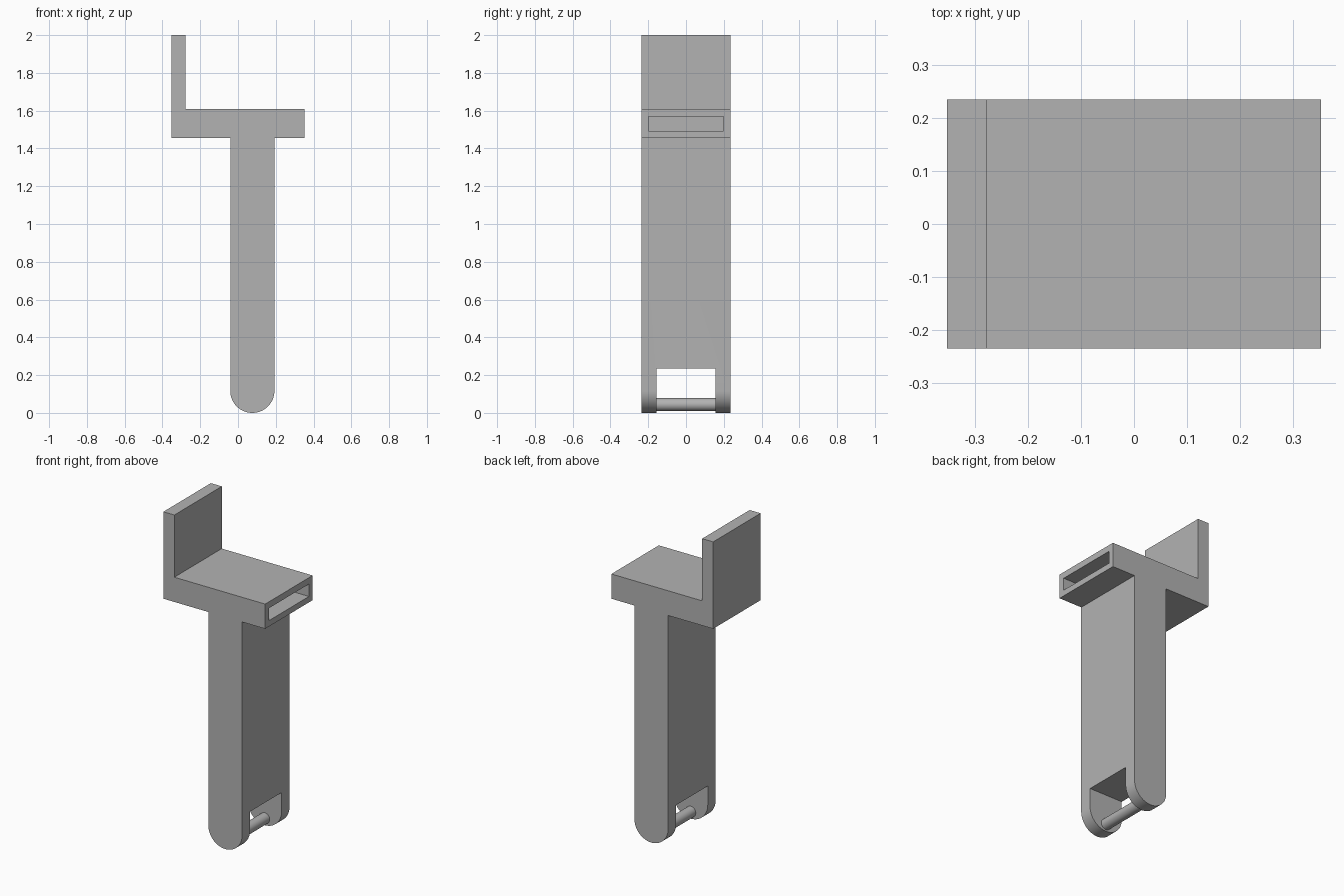
import bpy, bmesh, math

default = bpy.data.objects.get("Cube")
if default:
    bpy.data.objects.remove(default, do_unlink=True)

grey = bpy.data.materials.new("plain_grey")
grey.use_nodes = True
grey.diffuse_color = (0.45, 0.45, 0.45, 1)
grey.node_tree.nodes["Principled BSDF"].inputs["Base Color"].default_value = grey.diffuse_color

HALF_WIDTH = 0.235


def extrude_profile(name, points, y0, y1):
    """Extrude an x-z outline along y."""
    bm = bmesh.new()
    face = bm.faces.new([bm.verts.new((x, y0, z)) for x, z in points])
    grown = bmesh.ops.extrude_face_region(bm, geom=[face])["geom"]
    bmesh.ops.translate(bm, vec=(0, y1 - y0, 0),
                        verts=[v for v in grown if isinstance(v, bmesh.types.BMVert)])
    bmesh.ops.recalc_face_normals(bm, faces=bm.faces)
    mesh = bpy.data.meshes.new(name)
    bm.to_mesh(mesh)
    bm.free()
    mesh.materials.append(grey)
    obj = bpy.data.objects.new(name, mesh)
    bpy.context.collection.objects.link(obj)
    return obj


def rectangle(x0, x1, z0, z1):
    return [(x0, z0), (x1, z0), (x1, z1), (x0, z1)]


def circle_points(x, z, radius, start, end, count):
    angles = [start + (end - start) * i / count for i in range(count + 1)]
    return [(x + radius * math.cos(a), z + radius * math.sin(a)) for a in angles]


def activate(obj):
    bpy.ops.object.select_all(action="DESELECT")
    obj.select_set(True)
    bpy.context.view_layer.objects.active = obj


def cut(obj, cutter):
    cutter.hide_render = True
    mod = obj.modifiers.new(cutter.name, "BOOLEAN")
    mod.operation = "DIFFERENCE"
    mod.solver = "EXACT"
    mod.object = cutter
    activate(obj)
    bpy.ops.object.modifier_apply(modifier=mod.name)
    bpy.data.objects.remove(cutter, do_unlink=True)


# Body: upright stop, crossbar and rounded leg in one outline
LEG_X, LEG_R = 0.076, 0.117
stop_and_bar = [(LEG_X - LEG_R, 1.455), (-0.353, 1.455), (-0.353, 2.0), (-0.277, 2.0),
                (-0.277, 1.61), (0.353, 1.61), (0.353, 1.455), (LEG_X + LEG_R, 1.455)]
foot = circle_points(LEG_X, LEG_R, LEG_R, 0, -math.pi, 32)
body = extrude_profile("body", stop_and_bar + foot, -HALF_WIDTH, HALF_WIDTH)

# Open fork at the foot, and the slot in the end of the crossbar
cut(body, extrude_profile("fork_gap", rectangle(-0.2, 0.4, -0.1, 0.236), -0.157, 0.157))
cut(body, extrude_profile("bar_slot", rectangle(-0.2, 0.5, 1.492, 1.57), -0.199, 0.199))

# Pin spanning the fork
pin_outline = circle_points(LEG_X, 0.044, 0.034, 0, 2 * math.pi, 32)[:-1]
pin = extrude_profile("fork_pin", pin_outline, -0.165, 0.165)

for part in (body, pin):
    activate(part)
    bpy.ops.object.shade_smooth_by_angle(angle=math.radians(30))
